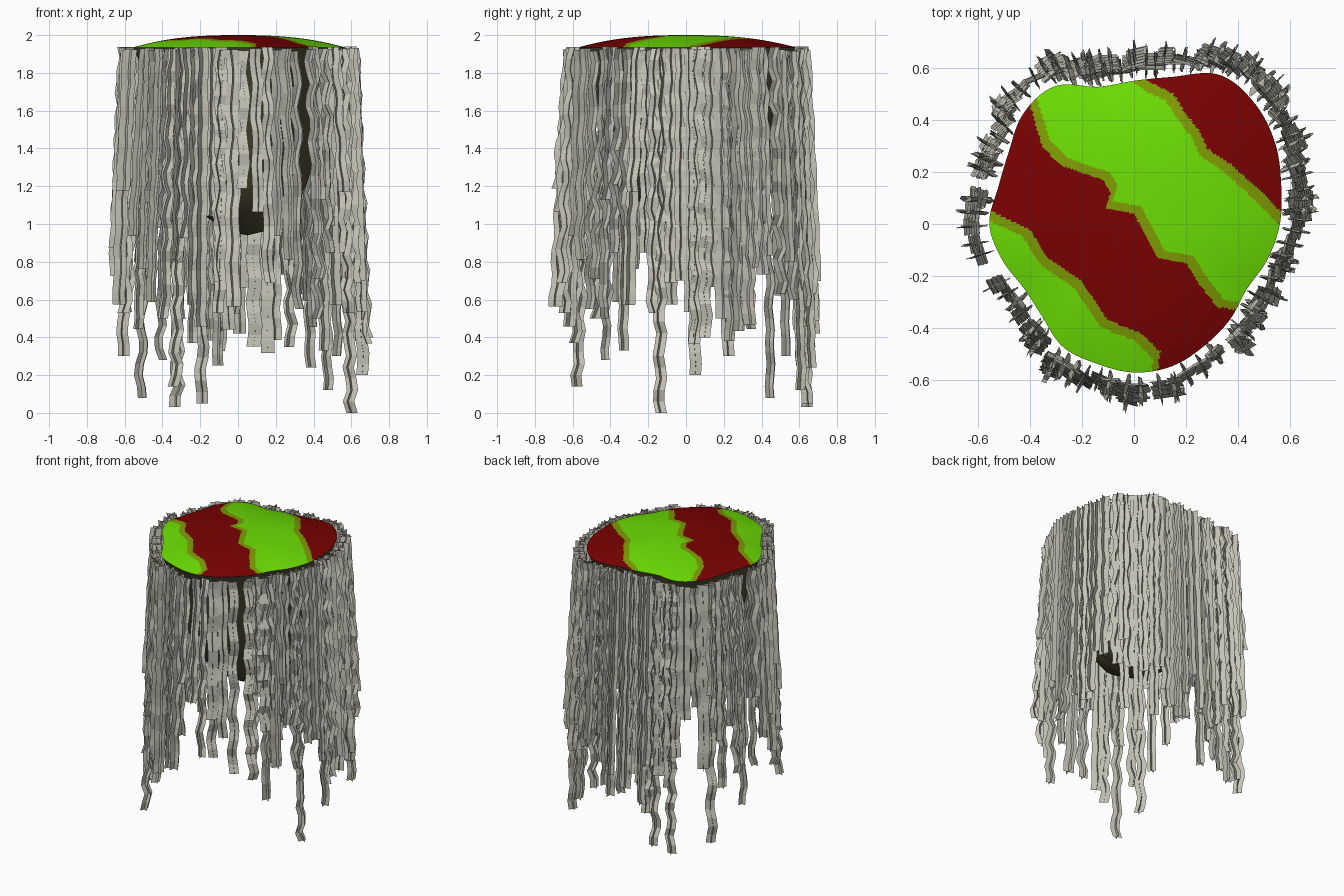
import bpy
import bmesh
import random
from math import sin, cos, radians, pi, floor
from mathutils import Vector

random.seed(11)
cube = bpy.data.objects.get("Cube")
if cube:
    bpy.data.objects.remove(cube, do_unlink=True)


def material(name, rgb):
    mat = bpy.data.materials.new(name)
    mat.use_nodes = True
    mat.diffuse_color = (*rgb, 1)
    mat.node_tree.nodes["Principled BSDF"].inputs["Base Color"].default_value = (*rgb, 1)
    return mat


GREEN = material("bright green", (0.15, 0.73, 0.001))
RED = material("dark red", (0.195, 0.0005, 0.0005))
OLIVE = material("olive border", (0.21, 0.33, 0.001))
EARTH = material("dark earth", (0.078, 0.07, 0.033))
GREY = material("pale grey", (0.56, 0.55, 0.47))

# Island outline: radius every fifteen degrees, counter-clockwise from +x
OUTLINE = [.56, .585, .625, .655, .66, .585, .55, .545, .61, .60, .555, .54,
           .555, .525, .49, .50, .545, .555, .57, .565, .54, .52, .50, .53]


def rim(angle):
    """Smooth periodic outline radius at an angle in radians."""
    n = len(OUTLINE)
    pos = angle / (2 * pi) * n
    i, f = floor(pos), pos - floor(pos)
    a, b, c, d = (OUTLINE[(i + k) % n] for k in (-1, 0, 1, 2))
    return b + f * ((c - a) + f * ((2 * a - 5 * b + 4 * c - d) + f * (3 * (b - c) + d - a))) / 2


def add_object(name, bm, mats):
    mesh = bpy.data.meshes.new(name)
    bm.to_mesh(mesh)
    bm.free()
    for mat in mats:
        mesh.materials.append(mat)
    obj = bpy.data.objects.new(name, mesh)
    bpy.context.collection.objects.link(obj)


def outline_loft(profile, segments, shift=(0, 0)):
    """Skin scaled copies of the outline; profile holds (scale, height)."""
    bm = bmesh.new()
    rings = []
    for scale, z in profile:
        ring = []
        for s in range(segments):
            a = 2 * pi * s / segments
            r = rim(a) * scale
            ring.append(bm.verts.new((r * cos(a) + shift[0] * (1 - scale),
                                      r * sin(a) + shift[1] * (1 - scale), z)))
        rings.append(ring)
    for low, high in zip(rings, rings[1:]):
        for s in range(segments):
            t = (s + 1) % segments
            bm.faces.new((low[s], low[t], high[t], high[s]))
    bmesh.ops.remove_doubles(bm, verts=bm.verts, dist=0.00001)
    for face in bm.faces:
        face.smooth = True
    return bm


# Stripe edges, running from back right to front left of the island
EDGE_FRONT = [(-.55, .05), (-.40, -.02), (-.33, -.13), (-.2, -.22),
              (-.1, -.37), (.03, -.42), (.1, -.49), (.09, -.57)]
EDGE_MIDDLE = [(-.40, .46), (-.35, .29), (-.27, .22), (-.12, .17), (-.09, .12), (-.11, .06),
               (0, .04), (.09, -.13), (.2, -.15), (.25, -.23), (.32, -.32), (.4, -.33)]
EDGE_BACK = [(.05, .55), (.15, .5), (.2, .42), (.25, .36),
             (.28, .29), (.37, .23), (.46, .15), (.56, .05)]


def edge_at(edge, u):
    """Diagonal position of a stripe edge at distance u along the stripe."""
    pts = [(x - y, x + y) for x, y in edge]
    if u <= pts[0][0]:
        return pts[0][1]
    for (u0, v0), (u1, v1) in zip(pts, pts[1:]):
        if u <= u1:
            return v0 + (v1 - v0) * (u - u0) / (u1 - u0)
    return pts[-1][1]


def stripe_index(p):
    u, v = p.x - p.y, p.x + p.y
    front, middle, back = (edge_at(e, u) for e in (EDGE_FRONT, EDGE_MIDDLE, EDGE_BACK))
    if front <= v <= middle or v >= back:
        return 1
    border = 0.055
    if front - border < v < front or middle < v < middle + border or v > back - border:
        return 2
    return 0


# Domed striped top
RINGS = 80
dome = [(1 - k / RINGS, 1.935 + 0.065 * (1 - (1 - k / RINGS) ** 2.5)) for k in range(RINGS + 1)]
bm = outline_loft(dome, 360)
for face in bm.faces:
    face.material_index = stripe_index(face.calc_center_median())
add_object("striped_top", bm, [GREEN, RED, OLIVE])

# Dark bowl underneath, its lowest point set towards the back
bowl = [(0, .94), (.16, .96), (.42, 1.06), (.6, 1.2), (.75, 1.45),
        (.87, 1.7), (.96, 1.88), (1, 1.935)]
add_object("earth_underside", outline_loft(bowl, 96, (0.05, 0.07)), [EARTH])


def add_strand(bm, angle, bottom, wave, width):
    """Wavy hanging strand made of two crossed ribbons, leaning outwards."""
    out = Vector((cos(angle), sin(angle), 0))
    side = Vector((-sin(angle), cos(angle), 0))
    twist = random.uniform(-0.25, 0.25)
    across = side * cos(twist) + out * sin(twist)
    blade = out * cos(twist) - side * sin(twist)
    top = random.uniform(1.915, 1.94)
    start = rim(angle) + random.uniform(0.035, 0.055)
    lean = random.uniform(0.02, 0.075)
    steps = max(4, round((top - bottom) / 0.06))
    phase, pace = random.uniform(0, 6), random.uniform(1.4, 2.4)
    spine = []
    for k in range(steps + 1):
        t = k / steps
        reach = start + lean * t + 1.2 * wave * sin(phase + k * pace)
        sway = wave * cos(phase + k * pace * 0.8) + random.uniform(-0.003, 0.003)
        spine.append(out * reach + side * sway + Vector((0, 0, top + (bottom - top) * t)))
    for axis in (across * width / 2, blade * width / 2):
        rows = [(bm.verts.new(p - axis), bm.verts.new(p + axis)) for p in spine]
        for (a, b), (c, d) in zip(rows, rows[1:]):
            bm.faces.new((a, b, d, c))


# Bunches: name, first angle, last angle, strand count, lowest and highest tip
BUNCHES = [
    ("left_strands", -2, 48, 15, .35, .85),
    ("left_front_strands", -26, -7, 5, .45, 1.25),
    ("front_left_strands", -48, -30, 5, .5, 1.2),
    ("front_strands", -93, -64, 6, .5, 1.25),
    ("front_right_strands", -121, -99, 6, .4, 1.1),
    ("right_front_strands", -157, -141, 4, .5, 1.2),
    ("right_strands", -189, -168, 5, .5, 1.25),
    ("right_back_strands", 125, 161, 9, .4, 1.2),
    ("back_right_strands", 95, 119, 8, .3, .75),
    ("back_strands", 54, 92, 13, .3, .75),
]
for name, first, last, count, low, high in BUNCHES:
    bm = bmesh.new()
    # Tip heights are spread evenly, then shuffled along the bunch
    tips = [low + (high - low) * (k + 0.5) / count for k in range(count)]
    random.shuffle(tips)
    for k, tip in enumerate(tips):
        angle = first + (last - first) * k / (count - 1) + random.uniform(-0.8, 0.8)
        add_strand(bm, radians(angle), tip,
                   random.choice((0.003, 0.006, 0.01)), random.uniform(0.055, 0.08))
    add_object(name, bm, [GREY])

# Longest strands: angle and tip height
LONG = [(-13, 0), (4, .2), (117, .03), (107, .05), (139, .08), (52, .12), (-120, .14),
        (-134, .28), (160, .3), (60, .24), (-36, .33), (67, .35), (45, .3), (20, .38),
        (100, .25), (171, .53), (-112, .37), (-99, .53), (-129, .5), (-58, .55), (-46, .5)]
bm = bmesh.new()
for angle, bottom in LONG:
    add_strand(bm, radians(angle), bottom, random.choice((0.005, 0.01)), 0.062)
add_object("long_strands", bm, [GREY])
